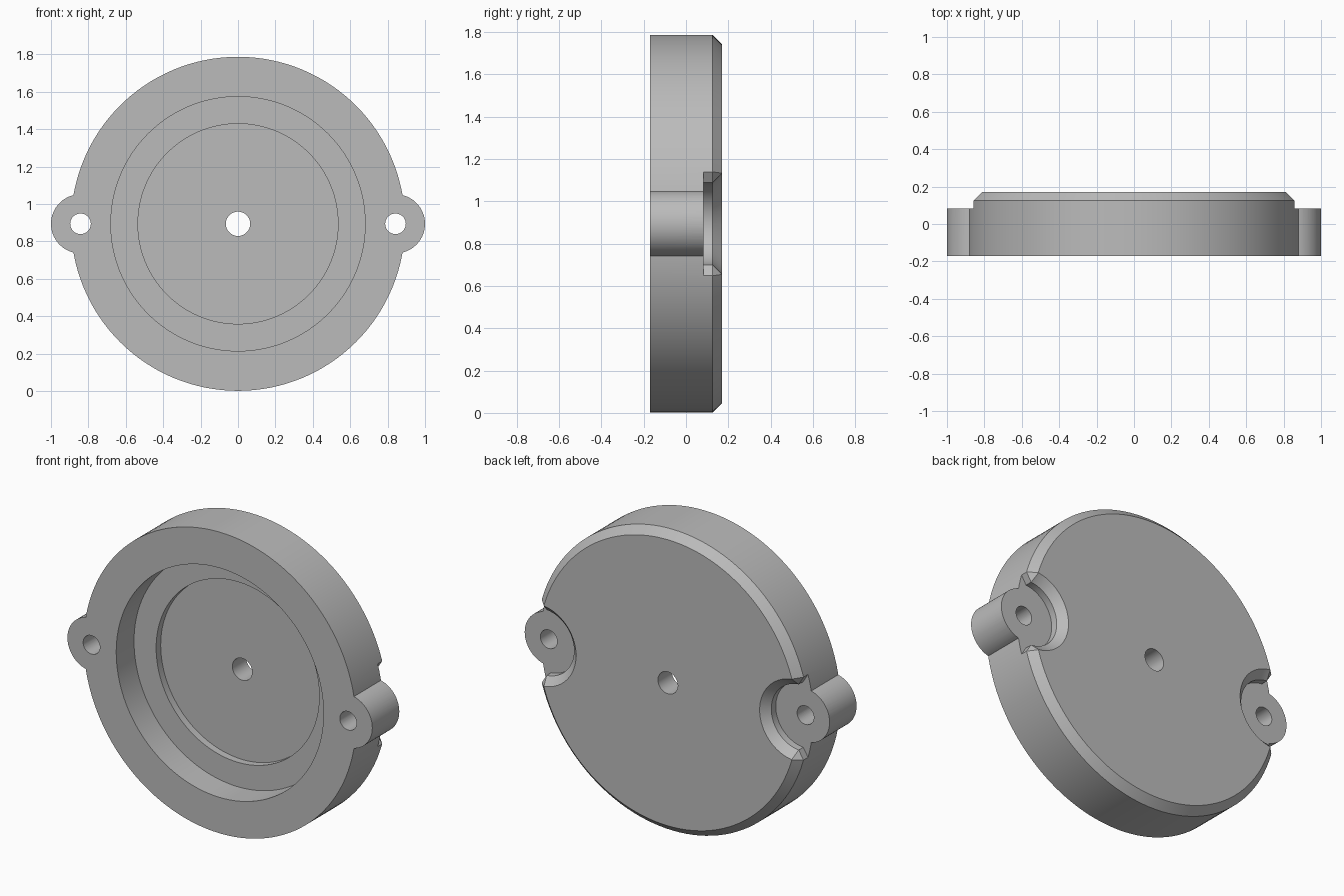
import bpy, bmesh, math
from mathutils import Vector

CENTRE_Z = 0.894
EAR_X = 0.842

if "Cube" in bpy.data.objects:
    bpy.data.objects.remove(bpy.data.objects["Cube"], do_unlink=True)

grey = bpy.data.materials.new("plain grey")
grey.use_nodes = True
grey.diffuse_color = (0.5, 0.5, 0.5, 1)
grey.node_tree.nodes["Principled BSDF"].inputs["Base Color"].default_value = (0.5, 0.5, 0.5, 1)


def finish(name, bm):
    bmesh.ops.remove_doubles(bm, verts=bm.verts, dist=1e-5)
    bmesh.ops.recalc_face_normals(bm, faces=bm.faces)
    mesh = bpy.data.meshes.new(name)
    bm.to_mesh(mesh)
    bm.free()
    mesh.materials.append(grey)
    obj = bpy.data.objects.new(name, mesh)
    bpy.context.collection.objects.link(obj)
    return obj


def lathe(name, profile, x=0.0, steps=96):
    """Spin a closed (radius, y) profile about an axis along y."""
    bm = bmesh.new()
    centre = Vector((x, 0, CENTRE_Z))
    verts = [bm.verts.new(centre + Vector((r, y, 0))) for r, y in profile]
    edges = [bm.edges.new((a, b)) for a, b in zip(verts, verts[1:] + verts[:1])]
    bmesh.ops.spin(bm, geom=verts + edges, cent=centre, axis=(0, 1, 0),
                   angle=math.tau, steps=steps, use_merge=True)
    bmesh.ops.dissolve_degenerate(bm, dist=1e-6, edges=bm.edges)
    return finish(name, bm)


def rod(name, radius, y0, y1, x, steps=64):
    return lathe(name, [(0, y0), (radius, y0), (radius, y1), (0, y1)], x, steps)


def corner_cutter(side):
    """Flared block that bevels the pocket corners at the rim."""
    bm = bmesh.new()
    along = Vector((0.031, 0.05)).normalized()
    out = Vector((-along.y, along.x))
    start = Vector((0.827, 0.195))
    rings = []
    for y, shift in ((0.083, 0), (0.125, 0), (0.215, 0.07)):
        a = start + out * shift
        b = a + along * 0.2
        ring = [(a.x, a.y), (b.x, b.y), (b.x, -b.y), (a.x, -a.y)]
        rings.append([bm.verts.new((side * px, y, CENTRE_Z + pz)) for px, pz in ring])
    for low, high in zip(rings, rings[1:]):
        for i in range(4):
            j = (i + 1) % 4
            bm.faces.new((low[i], low[j], high[j], high[i]))
    bm.faces.new(rings[0])
    bm.faces.new(rings[-1])
    return finish("corner_cutter", bm)


def combine(target, tool, operation):
    mod = target.modifiers.new("combine", "BOOLEAN")
    mod.operation, mod.solver, mod.object = operation, "EXACT", tool
    tool.hide_render = True
    bpy.context.view_layer.objects.active = target
    bpy.ops.object.modifier_apply(modifier=mod.name)
    bpy.data.objects.remove(tool, do_unlink=True)


# Round cover: bevelled back rim, stepped front recess, centre hole
cover = lathe("round_cover", [
    (0.065, 0.17), (0.848, 0.17), (0.893, 0.125), (0.893, -0.17),
    (0.68, -0.17), (0.68, -0.003), (0.535, -0.003), (0.535, 0.04), (0.065, 0.04)],
    steps=128)

for side in (1, -1):
    x = side * EAR_X
    # Mounting ear
    combine(cover, rod("ear", 0.158, -0.17, 0.11, x), "UNION")
    # Bevelled pocket behind the ear
    pocket = lathe("pocket_cutter", [(0, 0.083), (0.195, 0.083), (0.195, 0.125),
                                     (0.285, 0.215), (0, 0.215)], x)
    combine(cover, pocket, "DIFFERENCE")
    combine(cover, corner_cutter(side), "DIFFERENCE")
    # Screw hole
    combine(cover, rod("hole_cutter", 0.055, -0.3, 0.3, x, 48), "DIFFERENCE")

bpy.ops.object.select_all(action="DESELECT")
cover.select_set(True)
bpy.context.view_layer.objects.active = cover
bpy.ops.object.shade_smooth_by_angle(angle=math.radians(25))
